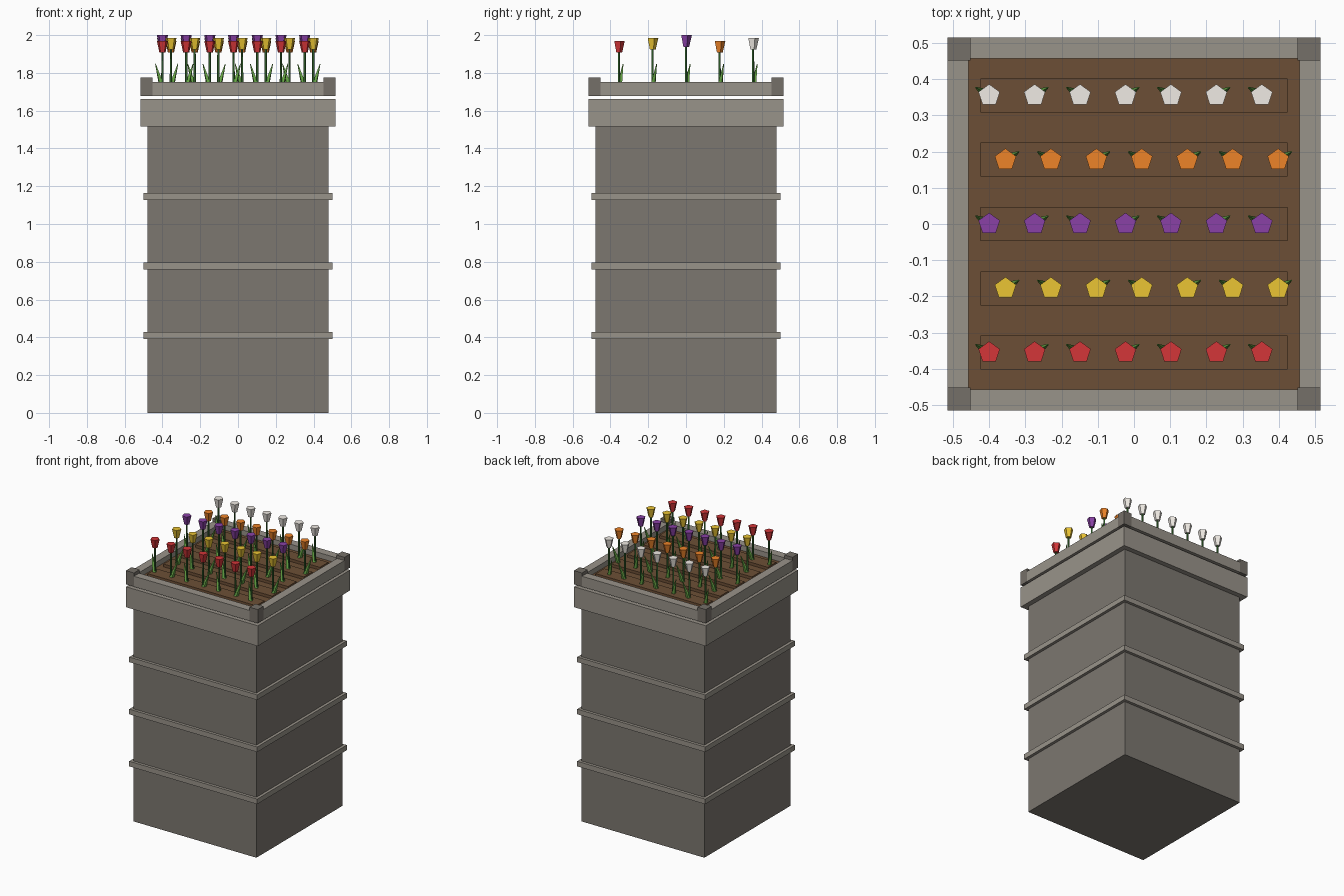
import bpy, bmesh, math
from mathutils import Matrix, Vector

if "Cube" in bpy.data.objects:
    bpy.data.objects.remove(bpy.data.objects["Cube"])


def material(name, rgb):
    """Colour given as seen on screen, stored as linear values."""
    m = bpy.data.materials.new(name)
    m.diffuse_color = (*[((c + 0.055) / 1.055) ** 2.4 for c in rgb], 1)
    m.use_nodes = True
    m.node_tree.nodes["Principled BSDF"].inputs["Base Color"].default_value = m.diffuse_color
    return m


STONE = material("stone", (0.487, 0.467, 0.44))
TRIM = material("trim_stone", (0.60, 0.577, 0.54))
POST = material("post_stone", (0.46, 0.44, 0.41))
SOIL = material("soil", (0.425, 0.31, 0.21))
STEM = material("stem_green", (0.23, 0.45, 0.20))
LEAF = material("leaf_green", (0.40, 0.65, 0.27))
PETALS = [material(n, c) for n, c in (
    ("red", (0.83, 0.21, 0.22)), ("yellow", (0.92, 0.77, 0.20)),
    ("purple", (0.54, 0.255, 0.65)), ("orange", (0.93, 0.515, 0.16)),
    ("white", (0.94, 0.92, 0.895)))]


def finish(name, bm, mat):
    mesh = bpy.data.meshes.new(name)
    bm.to_mesh(mesh)
    bm.free()
    mesh.materials.append(mat)
    ob = bpy.data.objects.new(name, mesh)
    bpy.context.collection.objects.link(ob)
    return ob


def box(name, x, y, z, mat):
    """Box from (min, max) ranges on each axis."""
    bm = bmesh.new()
    size = [r[1] - r[0] for r in (x, y, z)]
    mid = [(r[1] + r[0]) / 2 for r in (x, y, z)]
    bmesh.ops.create_cube(bm, size=1, matrix=Matrix.Translation(mid) @ Matrix.Diagonal((*size, 1)))
    return finish(name, bm, mat)


def square(name, half, z0, z1, mat):
    return box(name, (-half, half), (-half, half), (z0, z1), mat)


def cone(bm, sides, r1, r2, base, height, rot=Matrix()):
    m = Matrix.Translation(base) @ rot @ Matrix.Translation((0, 0, height / 2))
    bmesh.ops.create_cone(bm, cap_ends=True, segments=sides, radius1=r1, radius2=r2,
                          depth=height, matrix=m)


# Pedestal, bands and cap
square("pedestal", 0.48, 0, 1.517, STONE)
for i, z in enumerate((0.409, 0.777, 1.145)):
    square(f"band_{i}", 0.50, z - 0.018, z + 0.018, TRIM)
square("cap", 0.515, 1.517, 1.661, TRIM)

# Planter rim with corner posts
OUT, INN, Z0 = 0.515, 0.457, 1.678
for s, side in ((-1, "low"), (1, "high")):
    r = sorted((s * INN, s * OUT))
    box(f"rim_x_{side}", r, (-0.452, 0.452), (Z0, 1.752), TRIM)
    box(f"rim_y_{side}", (-0.452, 0.452), r, (Z0, 1.752), TRIM)
    for t in (-1, 1):
        box("corner_post", sorted((s * 0.452, s * OUT)), sorted((t * 0.452, t * OUT)),
            (Z0, 1.775), POST)

# Soil bed and planting ridges
square("soil", INN, Z0, 1.715, SOIL)
TOP = 1.735
for row in range(5):
    y = (row - 2) * 0.1775
    box(f"ridge_{row}", (-0.424, 0.424), (y - 0.047, y + 0.047), (1.71, TOP), SOIL)

# Rows of tulips: stem, one leaf on alternating sides, five-sided bloom
for row, petal in enumerate(PETALS):
    y = (row - 2) * 0.1775
    bloom_top = 1.97 + 0.015 * (row % 3)
    stems, leaves, blooms = bmesh.new(), bmesh.new(), bmesh.new()
    for col in range(7):
        x = -0.40 + 0.1255 * col + 0.045 * (row % 2)
        cone(stems, 5, 0.007, 0.006, (x, y, TOP - 0.01), bloom_top - 0.05 - TOP)
        cone(blooms, 5, 0.017, 0.031, (x, y, bloom_top - 0.062), 0.062)
        side = 1 if (row + col) % 2 else -1
        lean = Vector((side * 0.033, 0.02, 0.118))
        cone(leaves, 4, 0.016, 0.002, (x + side * 0.004, y + 0.002, TOP - 0.005), lean.length,
             lean.to_track_quat('Z', 'Y').to_matrix().to_4x4())
    finish(f"stems_{row}", stems, STEM)
    finish(f"leaves_{row}", leaves, LEAF)
    finish(f"blooms_{row}", blooms, petal)
